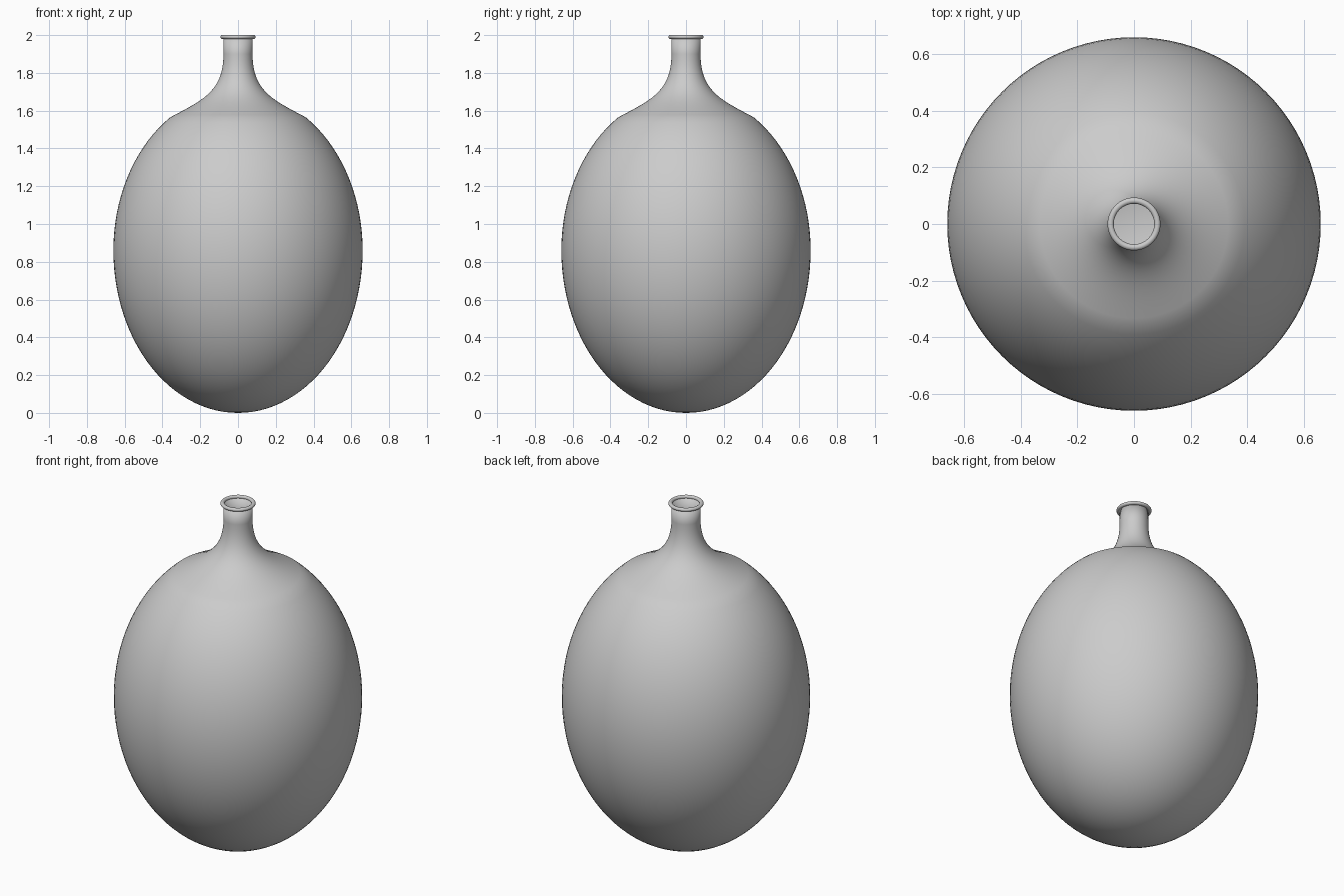
import bpy
import bmesh
import math
from mathutils import Vector, geometry

if "Cube" in bpy.data.objects:
    bpy.data.objects.remove(bpy.data.objects["Cube"], do_unlink=True)

SIDES = 96

glaze = bpy.data.materials.new("pale grey")
glaze.use_nodes = True
grey = (0.6, 0.6, 0.6, 1.0)
glaze.diffuse_color = grey
glaze.node_tree.nodes["Principled BSDF"].inputs["Base Color"].default_value = grey


def lathe(name, profile, closed=False):
    """Spin a profile in the xz plane around the z axis."""
    bm = bmesh.new()
    verts = [bm.verts.new(p) for p in profile]
    edges = [bm.edges.new(pair) for pair in zip(verts, verts[1:])]
    if closed:
        edges.append(bm.edges.new((verts[-1], verts[0])))
    bmesh.ops.spin(bm, geom=verts + edges, cent=(0, 0, 0), axis=(0, 0, 1),
                   angle=math.tau, steps=SIDES, use_merge=False)
    bmesh.ops.remove_doubles(bm, verts=bm.verts, dist=0.0002)
    bmesh.ops.recalc_face_normals(bm, faces=bm.faces)
    mesh = bpy.data.meshes.new(name)
    bm.to_mesh(mesh)
    bm.free()
    mesh.materials.append(glaze)
    obj = bpy.data.objects.new(name, mesh)
    bpy.context.collection.objects.link(obj)
    bpy.ops.object.select_all(action='DESELECT')
    obj.select_set(True)
    bpy.context.view_layer.objects.active = obj
    bpy.ops.object.shade_smooth_by_angle(angle=math.radians(40))
    return obj


# Egg-shaped belly, from the bottom pole up to the shoulder
belly = []
steps = 44
top_angle = math.radians(57)
for i in range(steps + 1):
    a = -math.pi / 2 + (top_angle + math.pi / 2) * i / steps
    height = 0.86 if a < 0 else 0.84
    belly.append(Vector((0.66 * math.cos(a), 0, 0.86 + height * math.sin(a))))
belly[0].x = 0

# Shoulder sweeping up into the straight neck
shoulder = geometry.interpolate_bezier(
    belly[-1], Vector((0.19, 0, 1.655)), Vector((0.077, 0, 1.70)),
    Vector((0.077, 0, 1.9)), 20)
neck_top = Vector((0.077, 0, 1.985))

bottle = lathe("bottle_body", belly + shoulder[1:] + [neck_top])
wall = bottle.modifiers.new("wall", 'SOLIDIFY')
wall.thickness = 0.005
wall.offset = -1

# Rounded lip around the mouth
lip = [Vector((0.0825 + 0.011 * math.cos(a), 0, 1.99 + 0.01 * math.sin(a)))
       for a in (math.tau * i / 16 for i in range(16))]
lathe("mouth_lip", lip, closed=True)
